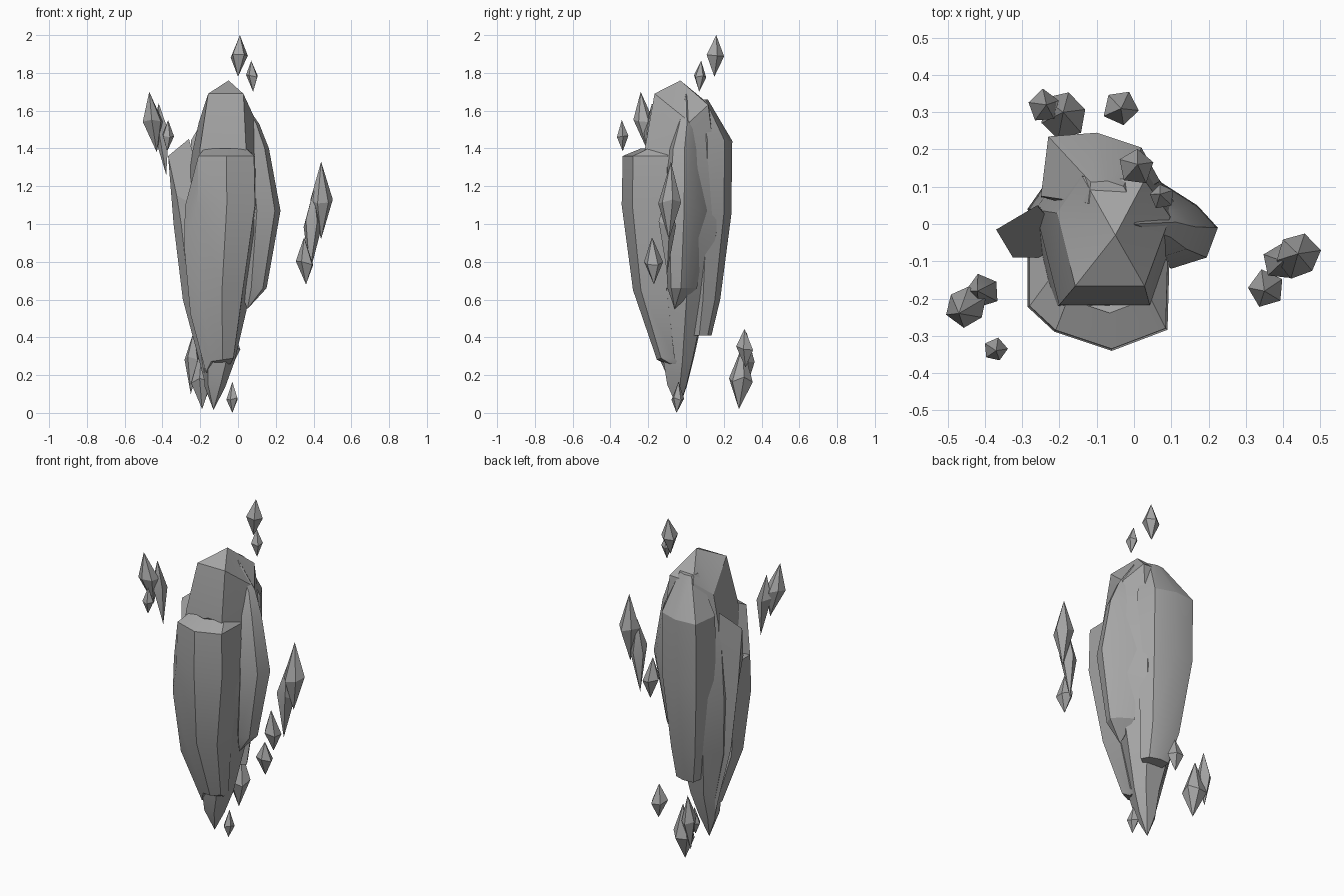
import bpy, bmesh, math, random
from mathutils import Vector

random.seed(4)
cube = bpy.data.objects.get("Cube")
if cube:
    bpy.data.objects.remove(cube, do_unlink=True)

stone = bpy.data.materials.new("grey stone")
stone.use_nodes = True
GREY = (0.38, 0.38, 0.38, 1)
stone.diffuse_color = GREY
bsdf = stone.node_tree.nodes["Principled BSDF"]
bsdf.inputs["Base Color"].default_value = GREY
bsdf.inputs["Roughness"].default_value = 0.8


def loft(name, rings):
    """Skin closed rings of points from top to bottom; single points become tips."""
    bm = bmesh.new()
    rows = [[bm.verts.new(p) for p in ring] for ring in rings]
    n = max(len(r) for r in rows)
    for a, b in zip(rows, rows[1:]):
        for i in range(n):
            quad = [a[i % len(a)], a[(i + 1) % n % len(a)],
                    b[(i + 1) % n % len(b)], b[i % len(b)]]
            bm.faces.new(list(dict.fromkeys(quad)))
    for row in (rows[0], rows[-1]):
        if len(row) > 2:
            bm.faces.new(row)
    bmesh.ops.recalc_face_normals(bm, faces=bm.faces)
    mesh = bpy.data.meshes.new(name)
    bm.to_mesh(mesh)
    bm.free()
    mesh.materials.append(stone)
    obj = bpy.data.objects.new(name, mesh)
    bpy.context.collection.objects.link(obj)
    bpy.ops.object.select_all(action='DESELECT')
    obj.select_set(True)
    bpy.context.view_layer.objects.active = obj
    bpy.ops.object.shade_smooth_by_angle(angle=math.radians(25))


def crystal(name, outline, stations):
    """Outline points are (x, y, optional drop); the drop fades towards the base.
    Stations are (z, centre x, centre y, scale, optional tilt x, tilt y)."""
    rings = []
    for z, cx, cy, s, *tilt in stations:
        tx, ty = tilt or (0, 0)
        if s == 0:
            rings.append([(cx, cy, z)])
        else:
            rings.append([(cx + x * s, cy + y * s,
                           z + s * (x * tx + y * ty) - sum(drop) * z / 1.7)
                          for x, y, *drop in outline])
    loft(name, rings)


def shard(name, bottom, top, radius, widest=0.5, sides=5):
    """Small double-pointed crystal with a slightly uneven girdle."""
    lo, hi = Vector(bottom), Vector(top)
    turn = random.uniform(0, math.tau)
    ring = []
    for i in range(sides):
        a = turn + math.tau * i / sides
        r = radius * random.uniform(0.92, 1.1)
        lift = random.uniform(-0.05, 0.05) * (hi.z - lo.z)
        ring.append(lo.lerp(hi, widest) + Vector((r * math.cos(a), r * math.sin(a), lift)))
    loft(name, [[hi], ring, [lo]])


# Central spire with sloping shoulders, running through the whole cluster
crystal("core_spire",
        [(-.11, -.17), (.08, -.17), (.15, .02, .15), (.08, .12, .06),
         (-.09, .13, .06), (-.16, .03, .15)],
        [(1.76, -.05, -.03, 0), (1.69, -.05, 0, .98),
         (1.4, -.06, 0, 1.28), (1.0, -.07, 0, 1.35), (.62, -.1, -.02, 1.0),
         (.3, -.1, -.03, .55), (.15, -.12, -.04, .35), (.015, -.13, -.04, 0)])

# Broad crystal on the front, cut low on its right and blunt at the bottom
crystal("front_crystal",
        [(-.13, -.135), (.02, -.185), (.165, -.13), (.17, .05),
         (-.2, .08, .33), (-.2, -.07, .33)],
        [(1.4, -.08, -.1, .75), (1.36, -.08, -.15, 1), (1.1, -.08, -.15, 1.03),
         (.65, -.1, -.14, .76), (.28, -.09, -.08, .4, .15, 0),
         (.26, -.08, -.05, .25)])

# Slant-cut crystal on the right side
crystal("right_side_crystal",
        [(-.09, .015), (.02, .08), (.08, .01), (.06, -.06), (-.045, -.06)],
        [(1.27, -.28, -.03, 1, -.6, 2.4), (1.0, -.26, -.03, .9),
         (.6, -.22, -.03, .8), (.35, -.18, -.03, .5), (.1, -.16, -.03, 0)])

# Ridge crystal on the left side
crystal("left_side_crystal",
        [(.125, -.01), (.095, -.09), (0, -.12), (-.1, 0), (-.04, .12), (.07, .05)],
        [(1.69, 0, 0, 0), (1.53, .05, .01, .5), (1.4, .07, 0, .75),
         (1.07, .1, 0, 1), (.66, .07, -.02, .65), (.55, .05, -.06, 0)])

# Tall crystal on the back with a flat lower end
crystal("back_crystal",
        [(-.16, .12), (-.03, .13), (.09, .09), (.14, 0), (0, -.1), (-.18, -.04)],
        [(1.66, -.06, .07, .35), (1.44, -.07, .115, 1), (1.05, -.07, .11, 1),
         (.6, -.07, .09, .7), (.41, -.06, .07, .5)])

# Floating shards around the cluster; the large ones are fused pairs
shard("top_shard_large", (0, .15, 1.78), (.01, .16, 2.0), .05)
shard("top_shard_small", (.08, .07, 1.7), (.07, .08, 1.865), .034)
shard("right_shard_upper", (-.43, -.2, 1.38), (-.47, -.24, 1.7), .055, .5, 6)
shard("right_shard_lower", (-.38, -.18, 1.26), (-.42, -.18, 1.64), .045, .6)
shard("right_shard_small", (-.375, -.335, 1.385), (-.37, -.34, 1.55), .033)
shard("left_shard_upper", (.44, -.09, .92), (.44, -.08, 1.33), .06, .5, 6)
shard("left_shard_lower", (.38, -.1, .74), (.4, -.1, 1.18), .048, .6)
shard("left_shard_small", (.36, -.17, .68), (.35, -.18, .93), .05, .45)
shard("back_shard_lower", (-.19, .28, .02), (-.19, .3, .36), .066, .45, 6)
shard("back_shard_upper", (-.25, .31, .1), (-.235, .32, .43), .046, .55)
shard("back_shard_small", (-.035, .315, .24), (-.035, .31, .445), .048)
shard("base_shard", (-.03, -.05, 0), (-.03, -.04, .165), .034, .45)
